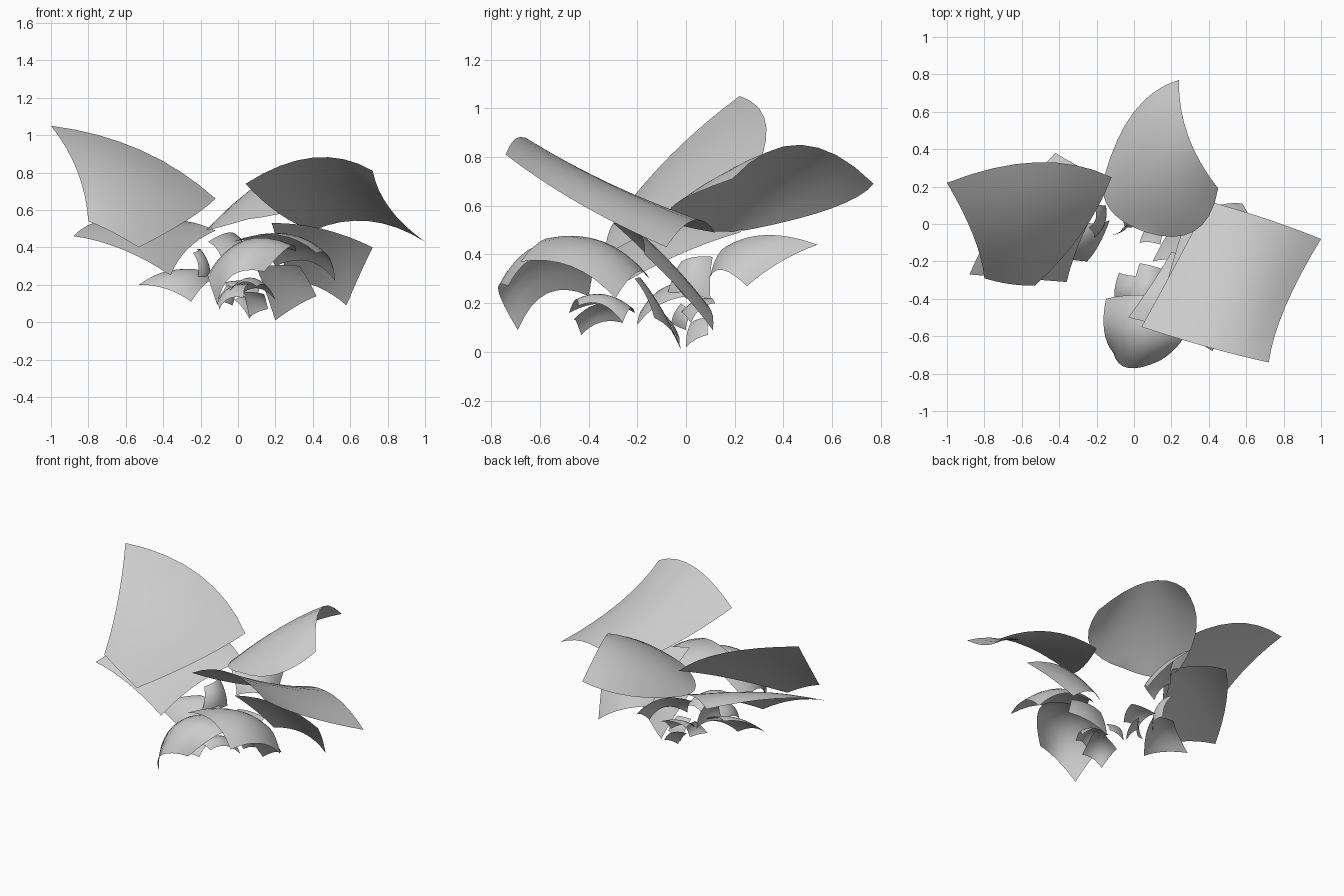
import bpy
from mathutils import Vector as V

N = 8  # grid steps per sheet


def quad(p, m, q, t):
    # parabola through p, m (half way) and q
    return p * (2 * (t - .5) * (t - 1)) + m * (4 * t * (1 - t)) + q * (2 * t * (t - .5))


def petal(name, corners, mids, lift=0.0):
    """Curved sheet between four parabolic edges; lift domes the middle upward."""
    a, b, c, d = map(V, corners)
    ab, bc, cd, da = map(V, mids)
    verts, faces = [], []
    for i in range(N + 1):
        v = i / N
        for j in range(N + 1):
            u = j / N
            p = (quad(a, ab, b, u) * (1 - v) + quad(d, cd, c, u) * v
                 + quad(a, da, d, v) * (1 - u) + quad(b, bc, c, v) * u
                 - (a * (1 - u) * (1 - v) + b * u * (1 - v) + c * u * v + d * (1 - u) * v))
            p.z += lift * 16 * u * v * (1 - u) * (1 - v)
            verts.append(p)
    w = N + 1
    for i in range(N):
        for j in range(N):
            k = i * w + j
            faces.append((k, k + w, k + w + 1, k + 1))
    me = bpy.data.meshes.new(name)
    me.from_pydata([tuple(p) for p in verts], [], faces)
    me.shade_smooth()
    ob = bpy.data.objects.new(name, me)
    bpy.context.collection.objects.link(ob)


def arched(name, a, b, c, d, bu, bv):
    """Sheet from four corners, arched along both directions."""
    a, b, c, d = V(a), V(b), V(c), V(d)
    n = (c - a).cross(d - b).normalized()
    if n.z < 0:
        n = -n
    petal(name, (a, b, c, d), ((a + b) / 2 + n * bu, (b + c) / 2 + n * bv,
                               (c + d) / 2 + n * bu, (d + a) / 2 + n * bv))


# three large upper petals
petal("upper_left_petal",
      [(-1, .22, 1.05), (-.12, .25, .66), (-.53, -.33, .40), (-.80, -.29, .54)],
      [(-.52, .33, .92), (-.28, -.05, .54), (-.67, -.32, .48), (-.86, -.06, .81)], .03)
petal("upper_right_petal",
      [(.04, -.55, .74), (.72, -.74, .81), (1, -.08, .43), (.40, .12, .49)],
      [(.40, -.66, .88), (.81, -.44, .61), (.70, .03, .54), (.22, -.22, .58)], .01)
petal("upper_back_petal",
      [(.24, .77, .69), (.45, .19, .71), (.05, -.04, .55), (-.16, .25, .50)],
      [(.29, .47, .85), (.32, -.04, .61), (-.13, .08, .50), (0, .60, .59)], .05)

# middle ring
petal("middle_left_petal",
      [(-.88, -.27, .46), (-.42, .38, .53), (-.12, .22, .49), (-.36, -.31, .25)],
      [(-.70, .05, .55), (-.28, .30, .54), (-.27, -.05, .39), (-.62, -.29, .39)], .02)
arched("middle_right_petal", (.18, -.30, .53), (.72, -.17, .40),
       (.58, .11, .09), (.27, .0, .22), .05, .01)
arched("middle_back_petal", (-.16, .16, .43), (.0, .54, .44),
       (.10, .25, .27), (-.08, .10, .31), .06, .02)
arched("middle_front_petal", (-.03, -.50, .43), (.42, -.68, .37),
       (.52, -.29, .22), (.20, -.15, .30), .07, .06)
petal("front_cup_petal",
      [(-.11, -.69, .09), (.14, -.73, .27), (.31, -.42, .38), (-.15, -.40, .23)],
      [(-.03, -.77, .25), (.27, -.60, .40), (.06, -.38, .39), (-.16, -.57, .24)], .03)

# small inner petals
arched("inner_right_petal", (.10, -.20, .29), (.33, -.21, .30),
       (.42, -.13, .14), (.20, -.02, .01), .02, .01)
arched("inner_left_petal", (-.53, -.12, .20), (-.30, .02, .28),
       (-.13, .02, .23), (-.25, -.20, .11), .03, .03)
arched("inner_left_upright", (-.22, -.08, .22), (-.24, -.02, .37),
       (-.22, .11, .39), (-.15, .10, .22), .02, .03)
arched("inner_front_petal", (-.05, -.48, .16), (.10, -.44, .19),
       (.20, -.26, .12), (.03, -.21, .16), .04, .04)
arched("inner_front_cup", (-.10, -.43, .07), (.03, -.46, .13),
       (.08, -.28, .20), (-.08, -.26, .12), .03, .03)
arched("inner_back_petal", (-.08, .11, .21), (.12, .12, .20),
       (.10, .02, .12), (-.05, -.02, .16), .02, .02)

# tiny central petals
arched("core_right_petal", (.03, -.10, .16), (.14, -.11, .15),
       (.16, -.04, .07), (.06, -.03, .03), .01, .01)
arched("core_left_petal", (-.12, -.06, .12), (-.06, -.02, .20),
       (-.02, .03, .17), (-.03, .0, .09), .01, .01)
arched("core_back_petal", (-.02, .02, .12), (.04, .10, .14),
       (.10, .09, .07), (.06, .0, .02), .01, .01)
